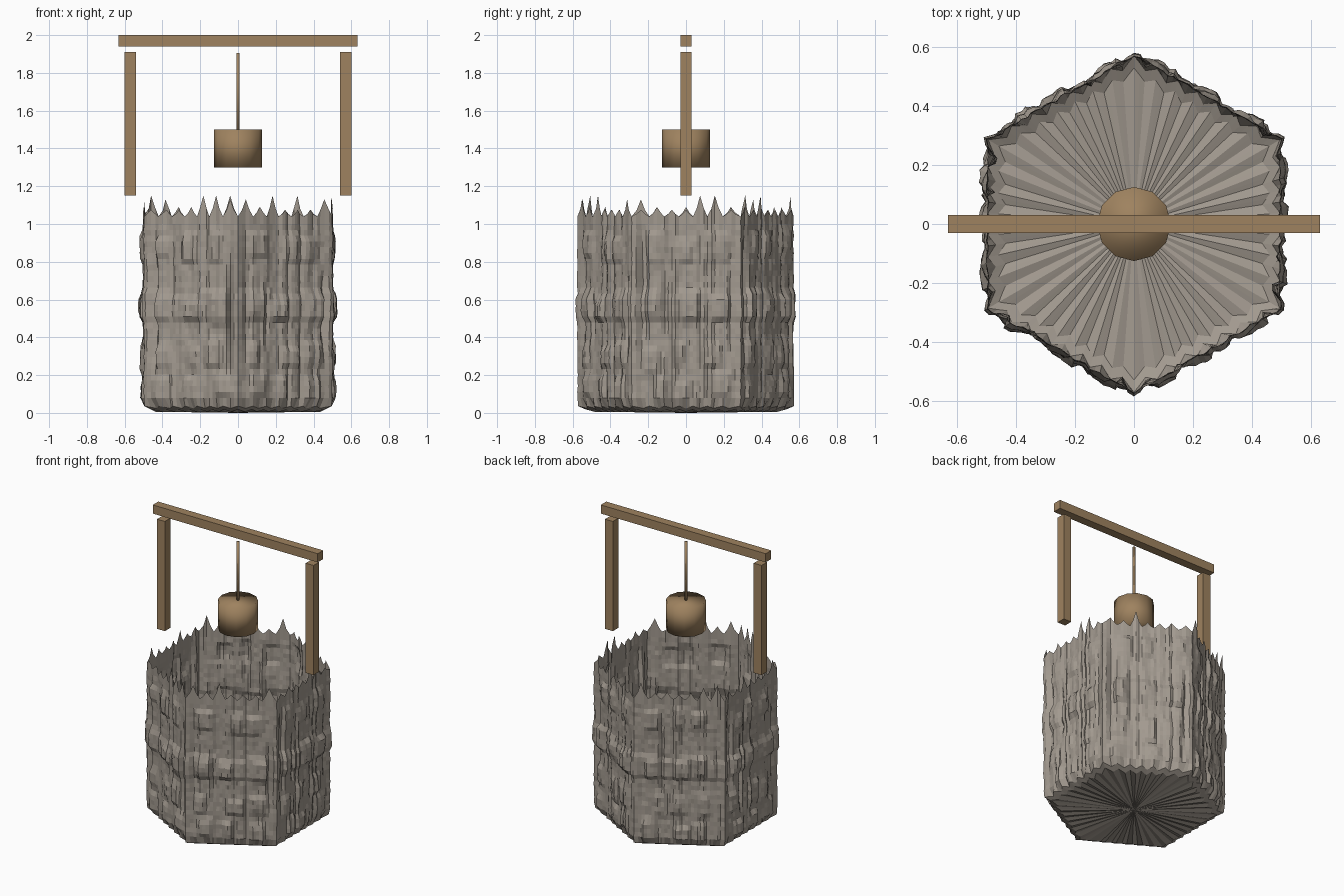
import bpy, bmesh, math, random

if "Cube" in bpy.data.objects:
    bpy.data.objects.remove(bpy.data.objects["Cube"])

random.seed(7)


def material(name, rgb):
    m = bpy.data.materials.new(name)
    m.diffuse_color = (*rgb, 1.0)
    m.use_nodes = True
    m.node_tree.nodes["Principled BSDF"].inputs["Base Color"].default_value = m.diffuse_color
    return m


STONE = material("grey stone", (0.36, 0.32, 0.275))
WOOD = material("brown wood", (0.345, 0.225, 0.115))


def finish(bm, name, mat, smooth=False):
    bmesh.ops.recalc_face_normals(bm, faces=bm.faces)
    me = bpy.data.meshes.new(name)
    bm.to_mesh(me)
    bm.free()
    me.materials.append(mat)
    for p in me.polygons:
        p.use_smooth = smooth
    ob = bpy.data.objects.new(name, me)
    bpy.context.collection.objects.link(ob)
    return ob


def box(name, centre, size):
    bm = bmesh.new()
    bmesh.ops.create_cube(bm, size=1)
    for v in bm.verts:
        v.co = [c + s * q for c, s, q in zip(centre, size, v.co)]
    return finish(bm, name, WOOD)


def cylinder(name, radius, z0, z1, sides, smooth):
    bm = bmesh.new()
    bmesh.ops.create_cone(bm, cap_ends=True, segments=sides, radius1=radius,
                          radius2=radius, depth=z1 - z0)
    bmesh.ops.translate(bm, verts=bm.verts, vec=(0, 0, (z0 + z1) / 2))
    return finish(bm, name, WOOD, smooth)


# Frame, rope and bucket
box("crossbeam", (0, 0, 1.97), (1.264, 0.06, 0.06))
for side, x in (("left", -0.57), ("right", 0.57)):
    box(side + "_post", (x, 0, 1.53), (0.06, 0.06, 0.76))
cylinder("rope", 0.009, 1.49, 1.905, 8, True)
cylinder("bucket", 0.126, 1.30, 1.50, 12, True)

# Rough hexagonal stone wall: open at the top, one layer thick
SIDES, SPIKES, STEPS = 6, 7, 4
N = SIDES * SPIKES * STEPS
APOTHEM = 0.498
spike_height = [random.choice((0.035, 0.05, 0.09, 0.11))
                for _ in range(SIDES * SPIKES)]

# Raised stones as (position along the wall, height, half width, half height)
stones = []
for s in range(SIDES):
    for z in (0.12, 0.30, 0.56, 0.88):
        for f in (0.2, 0.5, 0.8):
            stones.append((s + f + random.uniform(-0.07, 0.07),
                           z + random.uniform(-0.03, 0.03),
                           random.uniform(0.05, 0.09),
                           random.uniform(0.045, 0.075)))
# Tall cracks as (position, lower end, upper end, depth)
cracks = [(s + f, random.uniform(0.1, 0.3), random.uniform(0.7, 1.1),
           random.uniform(0.015, 0.03))
          for s in range(SIDES) for f in (0.1, 0.28, 0.93)]
ripple = [random.uniform(-0.006, 0.006) for _ in range(N)]


def relief(i, z):
    u = i / N * SIDES
    d = ripple[i] + random.uniform(-0.003, 0.003)
    for su, sz, w, h in stones:
        du = abs((u - su + 3) % SIDES - 3) / w
        dz = abs(z - sz) / h
        if du < 1.3 and dz < 1.3:
            d += 0.016 * min(1, 2.6 - 2 * max(du, dz))
    for cu, lo, hi, depth in cracks:
        du = abs((u - cu + 3) % SIDES - 3)
        if du < 0.03 and lo < z < hi:
            d -= depth * math.sin(math.pi * (z - lo) / (hi - lo))
    # Wavy course line with the lower stones standing slightly proud
    line = 0.63 + 0.015 * math.sin(u * 9)
    if 0.5 < z < line:
        d += 0.010
    return d


def ring_point(i, d, scale=1.0):
    a = -math.pi / 2 + i / N * 2 * math.pi
    off = (i / N * SIDES) % 1 * math.pi / 3 - math.pi / 6
    r = (APOTHEM / math.cos(off) + d) * scale
    return r * math.cos(a), r * math.sin(a)


def rim(i):
    t = abs((i % STEPS) - STEPS / 2) / (STEPS / 2)
    return 1.04 + spike_height[i // STEPS] * (1 - t) ** 1.4


bm = bmesh.new()
rings = []
# Sloping, scalloped foot
for z, scale in ((0.012, 0.90), (0.03, 0.97)):
    ring = []
    for i in range(N):
        wave = math.cos(i / STEPS * 2 * math.pi)
        x, y = ring_point(i, 0.014 * wave, scale)
        ring.append(bm.verts.new((x, y, z + 0.006 * wave)))
    rings.append(ring)
# Wall courses
levels = [0.08 + 0.92 * k / 30 for k in range(31)]
for z in levels:
    rings.append([bm.verts.new((*ring_point(i, relief(i, z)), z))
                  for i in range(N)])
# Jagged rim
rings.append([bm.verts.new((*ring_point(i, ripple[i]), rim(i)))
              for i in range(N)])
for low, high in zip(rings, rings[1:]):
    for i in range(N):
        j = (i + 1) % N
        bm.faces.new((low[i], low[j], high[j], high[i]))
# Radiating floor
hub = bm.verts.new((0, 0, 0.0))
for i in range(N):
    bm.faces.new((hub, rings[0][(i + 1) % N], rings[0][i]))
finish(bm, "stone_wall", STONE)
